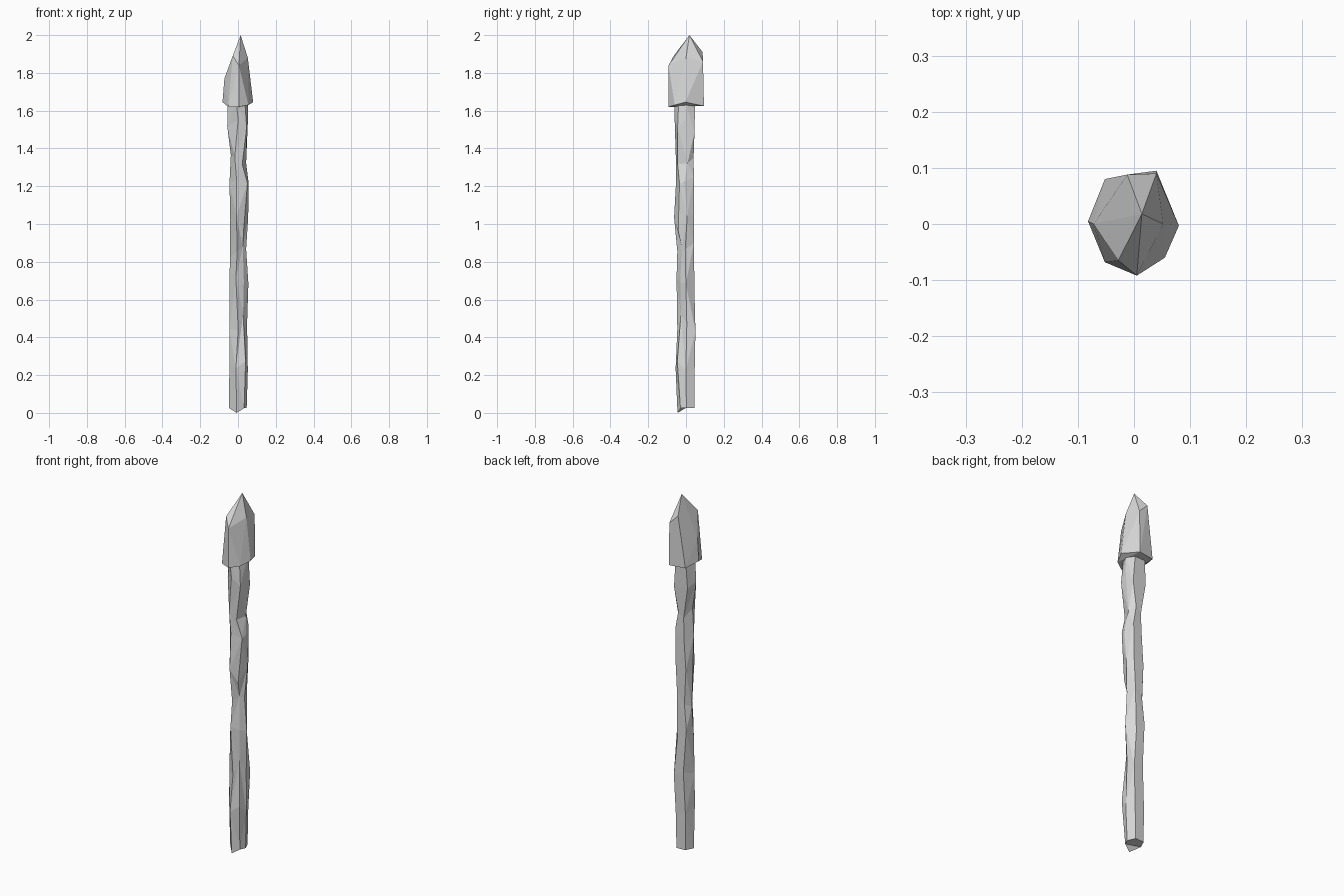
import bpy
import bmesh
import random
from mathutils import Vector

default_cube = bpy.data.objects.get("Cube")
if default_cube:
    bpy.data.objects.remove(default_cube, do_unlink=True)

random.seed(7)


def make_material(name, colour):
    material = bpy.data.materials.new(name)
    material.use_nodes = True
    material.diffuse_color = colour
    material.node_tree.nodes["Principled BSDF"].inputs["Base Color"].default_value = colour
    return material


def finish(bm, name, material):
    """Turn a bmesh into a flat-shaded object with one material."""
    bmesh.ops.recalc_face_normals(bm, faces=bm.faces)
    mesh = bpy.data.meshes.new(name)
    bm.to_mesh(mesh)
    bm.free()
    mesh.materials.append(material)
    obj = bpy.data.objects.new(name, mesh)
    bpy.context.collection.objects.link(obj)
    return obj


stone = make_material("pale grey", (0.7, 0.7, 0.7, 1))

# Rough-hewn shaft: height, then left, right, front and back reach of each ring
RINGS = [
    (0.025, 0.047, 0.046, 0.045, 0.045),
    (0.27, 0.046, 0.052, 0.055, 0.046),
    (0.48, 0.046, 0.048, 0.046, 0.05),
    (0.68, 0.045, 0.055, 0.05, 0.045),
    (0.86, 0.043, 0.043, 0.046, 0.042),
    (1.01, 0.041, 0.054, 0.063, 0.042),
    (1.2, 0.045, 0.056, 0.052, 0.042),
    (1.36, 0.038, 0.043, 0.054, 0.04),
    (1.52, 0.057, 0.053, 0.06, 0.045),
    (1.64, 0.055, 0.052, 0.06, 0.048),
]
# Uneven six-sided cross-section, scaled by the reaches
SECTION = [(-0.15, -1), (0.7, -0.65), (1, 0.05), (0.6, 1), (-0.55, 0.95), (-1, -0.05)]

bm = bmesh.new()
rings = []
for level, (height, left, right, front, back) in enumerate(RINGS):
    ring = []
    inner = 0 < level < len(RINGS) - 1
    for x, y in SECTION:
        px = x * (right if x > 0 else left)
        py = y * (back if y > 0 else front)
        if inner:
            # Slide the less extreme corners to give a chipped surface
            if abs(x) < 0.9:
                px += random.uniform(-0.012, 0.012)
            if abs(y) < 0.9:
                py += random.uniform(-0.012, 0.012)
        pz = height + (random.uniform(-0.05, 0.05) if inner else 0)
        ring.append(bm.verts.new((px, py, pz)))
    rings.append(ring)
rings[0][0].co.z = 0  # low corner of the broken foot

sides = len(SECTION)
for level, (low, high) in enumerate(zip(rings, rings[1:])):
    for i in range(sides):
        j = (i + 1) % sides
        if (level + i) % 2:
            bm.faces.new((low[i], low[j], high[j]))
            bm.faces.new((low[i], high[j], high[i]))
        else:
            bm.faces.new((low[i], low[j], high[i]))
            bm.faces.new((low[j], high[j], high[i]))
foot = bm.faces.new(rings[0])
bmesh.ops.triangulate(bm, faces=[foot])
bm.faces.new(rings[-1])
finish(bm, "shaft", stone)

# Faceted spear head: lower rim, shoulders and tip
RIM = [
    (-0.082, 0.005, 1.645), (-0.052, 0.08, 1.625), (0.04, 0.095, 1.625),
    (0.08, -0.003, 1.645), (0.055, -0.06, 1.63), (0.005, -0.092, 1.62),
    (-0.052, -0.068, 1.62),
]
SHOULDERS = [
    (-0.072, 0, 1.77), (-0.028, -0.065, 1.89), (0.005, -0.092, 1.84),
    (0.052, 0, 1.88), (-0.012, 0.088, 1.91), (0.04, 0.09, 1.86),
]
TIP = (0.014, 0.018, 2)

bm = bmesh.new()
for point in RIM + SHOULDERS + [TIP]:
    bm.verts.new(Vector(point))
hull = bmesh.ops.convex_hull(bm, input=bm.verts)
loose = [v for v in bm.verts if not v.link_faces]
bmesh.ops.delete(bm, geom=loose, context='VERTS')
finish(bm, "spear_head", stone)
